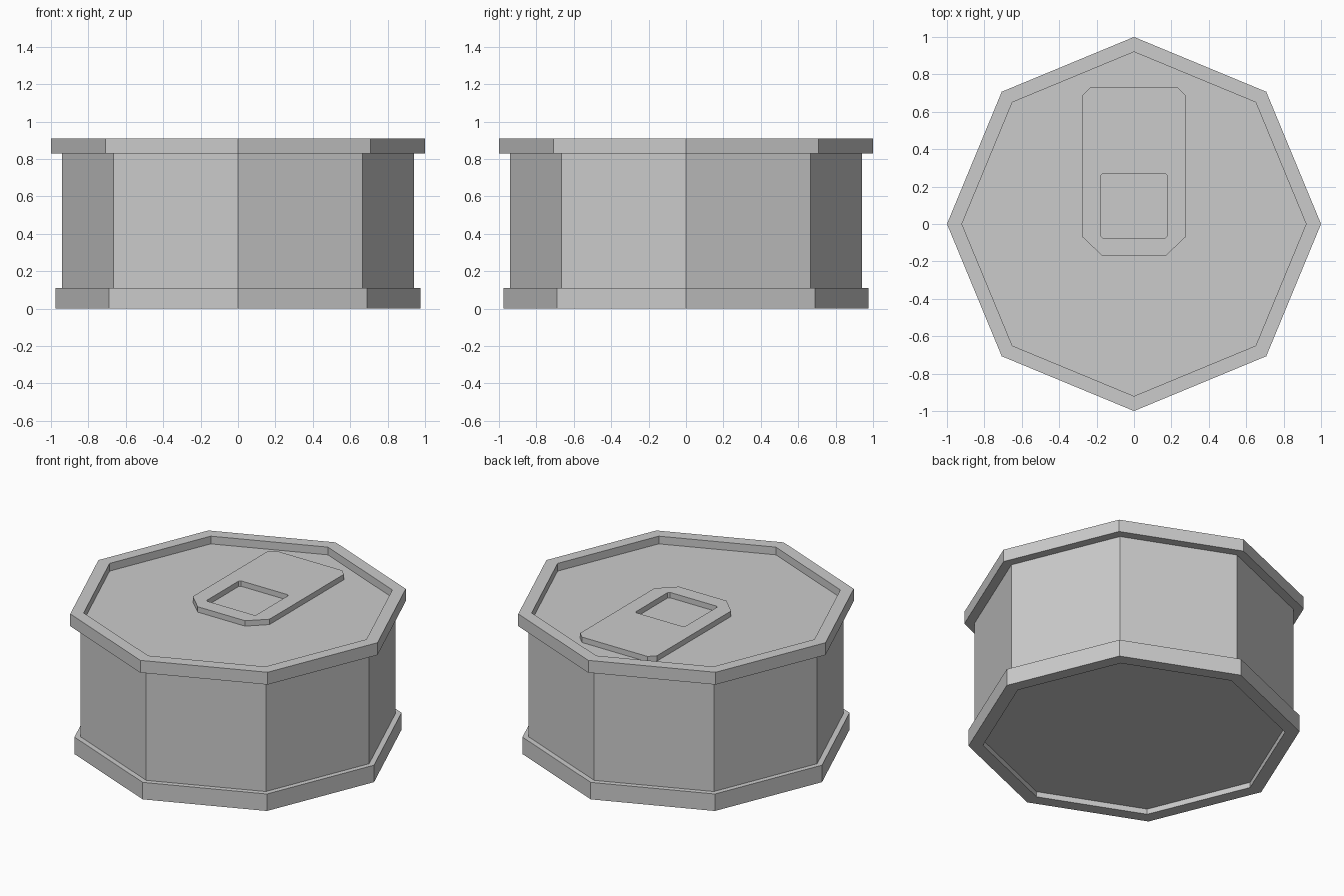
import bpy, bmesh
from math import cos, sin, pi

if "Cube" in bpy.data.objects:
    bpy.data.objects.remove(bpy.data.objects["Cube"])

SIDES = 8
LID_Z = 0.86


def finish(bm, name):
    bmesh.ops.recalc_face_normals(bm, faces=bm.faces)
    mesh = bpy.data.meshes.new(name)
    bm.to_mesh(mesh)
    bm.free()
    obj = bpy.data.objects.new(name, mesh)
    bpy.context.collection.objects.link(obj)
    return obj


def lathe(name, profile):
    """Closed octagonal solid from (radius, z) points, capped at both ends."""
    bm = bmesh.new()
    rings = [[bm.verts.new((r * cos(2 * pi * i / SIDES), r * sin(2 * pi * i / SIDES), z))
              for i in range(SIDES)] for r, z in profile]
    for a, b in zip(rings, rings[1:]):
        for i in range(SIDES):
            j = (i + 1) % SIDES
            bm.faces.new((a[i], a[j], b[j], b[i]))
    bm.faces.new(rings[0])
    bm.faces.new(rings[-1])
    return finish(bm, name)


def mirrored(half):
    """Close a right-hand outline by mirroring it across x = 0."""
    return half + [(-x, y) for x, y in reversed(half)]


def plate(name, loops, z0, z1):
    """Flat plate with an outer outline and holes."""
    bm = bmesh.new()
    edges = []
    for loop in loops:
        vs = [bm.verts.new((x, y, z0)) for x, y in loop]
        edges += [bm.edges.new((v, vs[(i + 1) % len(vs)])) for i, v in enumerate(vs)]
    bmesh.ops.triangle_fill(bm, edges=edges, use_beauty=True)
    ext = bmesh.ops.extrude_face_region(bm, geom=bm.faces[:], use_keep_orig=True)
    top = [g for g in ext["geom"] if isinstance(g, bmesh.types.BMVert)]
    bmesh.ops.translate(bm, verts=top, vec=(0, 0, z1 - z0))
    return finish(bm, name)


# Can body: recessed base, bottom band, wall, top rim, recessed lid
lathe("can_body", [
    (0.89, 0.035), (0.89, 0), (0.975, 0), (0.975, 0.11), (0.94, 0.11),
    (0.94, 0.83), (1.0, 0.83), (1.0, 0.91), (0.92, 0.91), (0.92, LID_Z),
])

# Pull tab with a rectangular finger opening
outer = mirrored([(0.17, -0.17), (0.275, -0.07), (0.275, 0.69), (0.235, 0.73)])
hole = mirrored([(0.167, -0.075), (0.177, -0.065), (0.177, 0.26), (0.167, 0.27)])
plate("pull_tab", [outer, hole], LID_Z - 0.005, LID_Z + 0.035)
